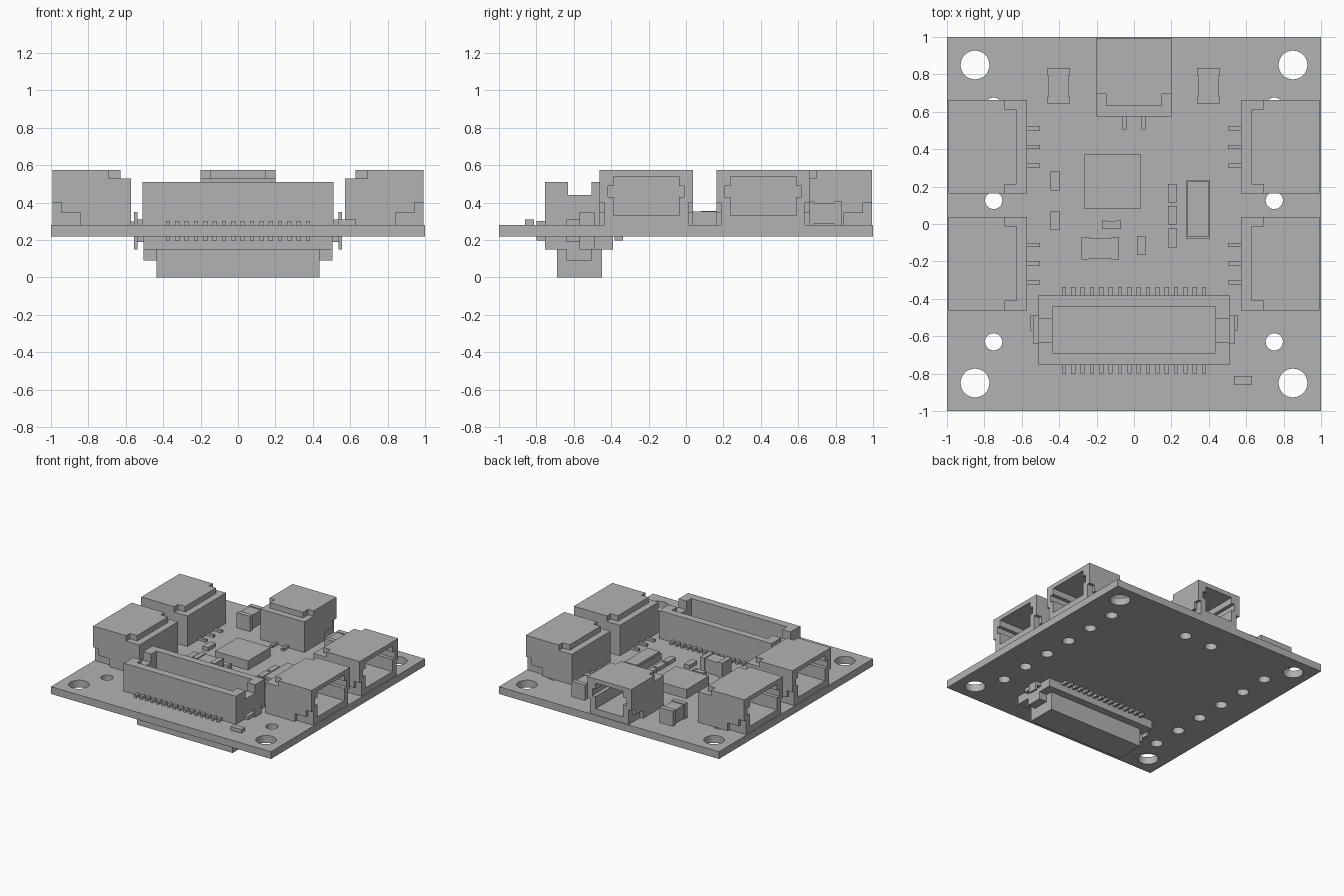
import bpy
import bmesh
from math import radians
from mathutils import Matrix, Vector

cube = bpy.data.objects.get("Cube")
if cube:
    bpy.data.objects.remove(cube, do_unlink=True)

grey = bpy.data.materials.new("plain grey")
grey.use_nodes = True
grey.diffuse_color = (0.45, 0.45, 0.45, 1)
grey.node_tree.nodes["Principled BSDF"].inputs["Base Color"].default_value = (0.45, 0.45, 0.45, 1)

TOP, UNDER = 0.28, 0.22   # board faces


def add_box(bm, x0, x1, y0, y1, z0, z1):
    size = Matrix.Diagonal((x1 - x0, y1 - y0, z1 - z0, 1))
    centre = Vector((x0 + x1, y0 + y1, z0 + z1)) / 2
    bmesh.ops.create_cube(bm, size=1, matrix=Matrix.Translation(centre) @ size)


def finish(name, bm):
    mesh = bpy.data.meshes.new(name)
    bm.to_mesh(mesh)
    bm.free()
    mesh.materials.append(grey)
    obj = bpy.data.objects.new(name, mesh)
    bpy.context.collection.objects.link(obj)
    return obj


def boxes(name, *dims):
    bm = bmesh.new()
    for d in dims:
        add_box(bm, *d)
    return finish(name, bm)


def cut(obj, cutter):
    """Subtract the cutter, keep the result and drop the cutter."""
    cutter.hide_render = True
    mod = obj.modifiers.new("cut", "BOOLEAN")
    mod.operation, mod.solver, mod.object = "DIFFERENCE", "EXACT", cutter
    mod.use_self = True
    graph = bpy.context.evaluated_depsgraph_get()
    mesh = bpy.data.meshes.new_from_object(obj.evaluated_get(graph))
    obj.modifiers.clear()
    obj.data = mesh
    bpy.data.objects.remove(cutter, do_unlink=True)


# Board with mounting holes and rows of small holes
board = boxes("board", (-1, 1, -1, 1, UNDER, TOP))
holes = [(x, y, 0.077) for x in (-0.85, 0.85) for y in (-0.85, 0.85)]
holes += [(x, -0.63 + 0.252 * i, 0.046) for x in (-0.75, 0.75) for i in range(6)]
holes += [(x, 0.75, 0.046) for x in (-0.125, 0.125)]
bm = bmesh.new()
for x, y, r in holes:
    bmesh.ops.create_cone(bm, cap_ends=True, segments=32, radius1=r, radius2=r,
                          depth=0.3, matrix=Matrix.Translation((x, y, 0.25)))
cut(board, finish("hole_cutter", bm))


# Socket: mouth on local +y at y = 0, standing on local z = 0
def socket(name, x, y, angle, w, leads):
    h, d, far = w / 2, 0.42, 0.6
    body = boxes(name, (-h, h, -d, 0, 0, 0.295))
    a, k = h - 0.075, h - 0.045
    tools = [
        (-a, a, -0.34, 0.1, 0.05, 0.26),             # mouth
        (-k, k, -0.34, 0.1, 0.15, 0.21),             # key slots
        (-far, far, -0.5, -0.365, 0.25, 0.4),        # rear ledge
    ]
    for s in (-1, 1):
        def side(inner, *rest):
            return (*sorted((s * inner, s * far)), *rest)
        tools += [side(h - 0.05, -0.5, -0.30, 0.25, 0.4),
                  side(h - 0.025, -0.05, 0.1, -0.1, 0.12),
                  side(h - 0.025, -0.15, -0.04, -0.1, 0.065)]
    for t in tools:
        cut(body, boxes("socket_cutter", t))
    pins = boxes(name + "_leads", *[(p - 0.011, p + 0.011, -d - 0.07, -d, 0, 0.02) for p in leads])
    for obj in (body, pins):
        obj.matrix_world = Matrix.Translation((x, y, TOP)) @ Matrix.Rotation(radians(angle), 4, "Z")


for label, s in (("left", 1), ("right", -1)):
    for place, y in (("rear", 0.412), ("front", -0.212)):
        socket(f"{label}_{place}_socket", s * 0.993, y, -90 * s, 0.5, (-0.1, 0, 0.1))
socket("back_socket", 0, 0.995, 0, 0.4, (-0.05, 0.05))

# Large upper connector with a long trench and end notches
header = boxes("upper_connector", (-0.51, 0.51, -0.755, -0.38, TOP, 0.51))
cut(header, boxes("trench_cutter", (-0.435, 0.435, -0.69, -0.44, 0.32, 0.6)))
cut(header, boxes("notch_cutter", (-0.6, 0.6, -0.63, -0.505, 0.44, 0.6)))

# Lower plug
boxes("lower_connector", (-0.505, 0.505, -0.755, -0.39, 0.15, UNDER))
boxes("lower_plug", (-0.435, 0.435, -0.69, -0.45, 0, 0.15))
boxes("lower_plug_ends", *[(*sorted((s * 0.435, s * 0.505)), -0.64, -0.505, 0.09, 0.15)
                           for s in (-1, 1)])

# Lead rows and end clips on both board faces
for name, face, s in (("upper", TOP, 1), ("lower", UNDER, -1)):
    def rise(height):
        return sorted((face, face + s * height))
    xs = [-0.375 + 0.05 * i for i in range(16)]
    boxes(name + "_leads", *[(x - 0.011, x + 0.011, y, y + 0.045, *rise(0.022))
                             for x in xs for y in (-0.8, -0.382)])
    clips = []
    for e in (-1, 1):
        clips += [(*sorted((e * 0.5, e * 0.54)), -0.64, -0.49, *rise(0.03)),
                  (*sorted((e * 0.538, e * 0.555)), -0.57, -0.49, *rise(0.07))]
    boxes(name + "_clips", *clips)

# Main chip and oscillator
boxes("main_chip", (-0.265, 0.035, 0.08, 0.375, TOP, 0.355))
boxes("oscillator", (0.28, 0.405, -0.08, 0.235, TOP, 0.335),
      (0.287, 0.398, -0.07, 0.228, 0.335, 0.352))


# Waisted capacitors: two end caps and a slimmer middle
def capacitor(name, x, y, length, width, height, turn):
    l, w, e = length / 2, width / 2, length * 0.2
    n = w - 0.05 * width
    obj = boxes(name, (-l, -l + e, -w, w, 0, height), (l - e, l, -w, w, 0, height),
                (-l + e, l - e, -n, n, 0.006, height * 0.94))
    obj.matrix_world = Matrix.Translation((x, y, TOP)) @ Matrix.Rotation(radians(turn), 4, "Z")


capacitor("left_capacitor", 0.397, 0.738, 0.19, 0.12, 0.125, 90)
capacitor("right_capacitor", -0.403, 0.738, 0.19, 0.12, 0.125, 90)
capacitor("middle_capacitor", -0.18, -0.13, 0.2, 0.12, 0.125, 0)
capacitor("small_capacitor", -0.12, -0.003, 0.1, 0.045, 0.05, 0)

# Small resistors
for x, y in ((-0.423, 0.23), (-0.423, 0.018), (0.205, 0.165), (0.205, 0.047),
             (0.205, -0.075), (0.04, -0.117)):
    boxes("resistor", (x - 0.024, x + 0.024, y - 0.05, y + 0.05, TOP, 0.31))
boxes("corner_resistor", (0.535, 0.632, -0.86, -0.812, TOP, 0.31))
